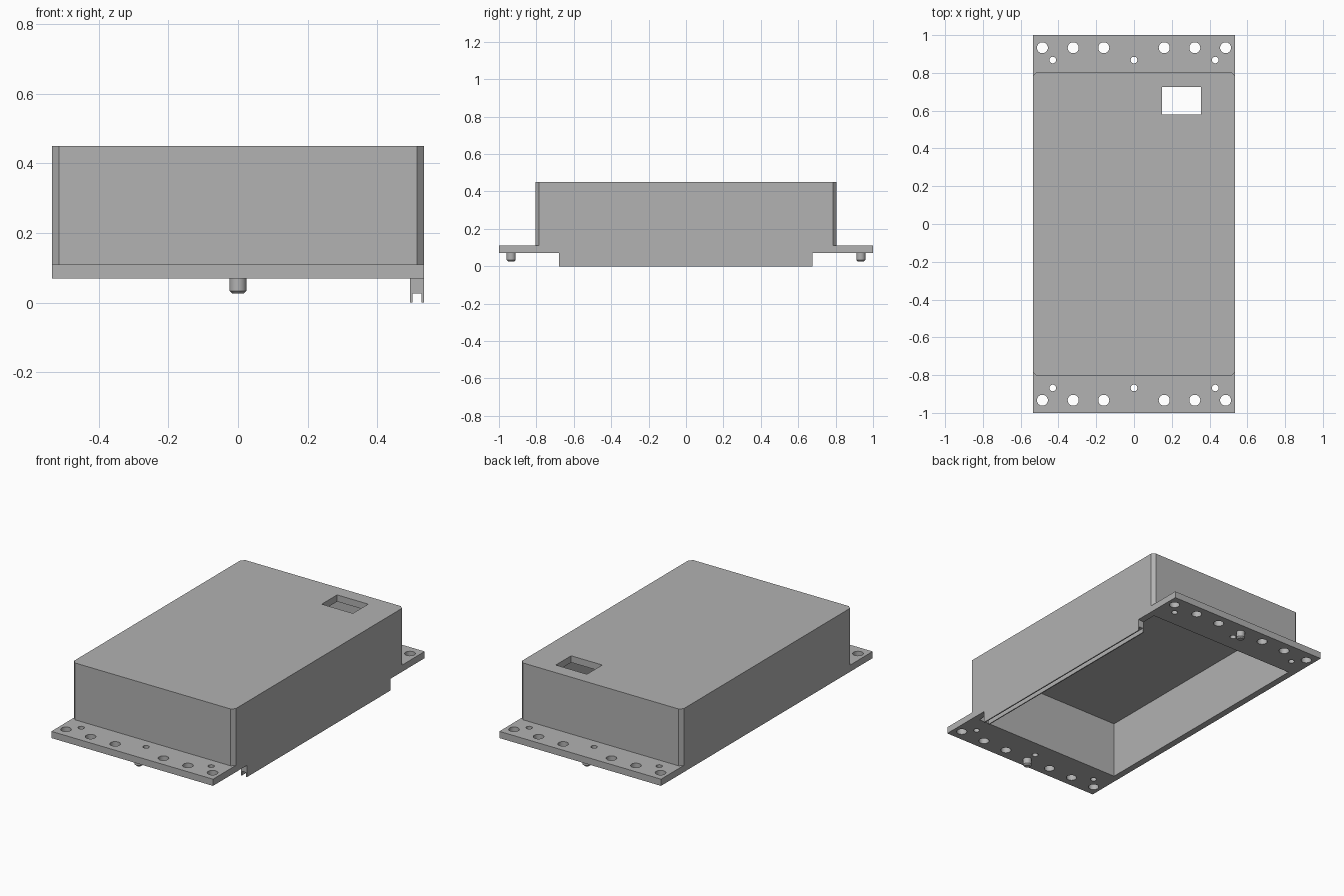
import bpy, bmesh, math

cube = bpy.data.objects.get("Cube")
if cube:
    bpy.data.objects.remove(cube, do_unlink=True)

# Single grey finish
GREY = (0.445, 0.445, 0.445, 1)
grey = bpy.data.materials.new("plain_grey")
grey.use_nodes = True
grey.diffuse_color = GREY
grey.node_tree.nodes["Principled BSDF"].inputs["Base Color"].default_value = GREY

HX, HY = 0.535, 1.0          # flange half width and half length
COVER_Y, WALL, CHAMFER = 0.805, 0.04, 0.02
PLATE_Z, PLATE_TOP, TOP = 0.07, 0.11, 0.45


def finish(name, bm):
    bmesh.ops.recalc_face_normals(bm, faces=bm.faces)
    mesh = bpy.data.meshes.new(name)
    bm.to_mesh(mesh)
    bm.free()
    mesh.materials.append(grey)
    ob = bpy.data.objects.new(name, mesh)
    bpy.context.collection.objects.link(ob)
    return ob


def prism(name, outline, z0, z1):
    bm = bmesh.new()
    face = bm.faces.new([bm.verts.new((x, y, z0)) for x, y in outline])
    ext = bmesh.ops.extrude_face_region(bm, geom=[face])
    verts = [v for v in ext["geom"] if isinstance(v, bmesh.types.BMVert)]
    bmesh.ops.translate(bm, verts=verts, vec=(0, 0, z1 - z0))
    return finish(name, bm)


def block(name, x0, x1, y0, y1, z0, z1):
    return prism(name, [(x0, y0), (x1, y0), (x1, y1), (x0, y1)], z0, z1)


def circle(x, y, r, n=32):
    return [(x + r * math.cos(math.tau * i / n), y + r * math.sin(math.tau * i / n))
            for i in range(n)]


def activate(ob):
    bpy.ops.object.select_all(action="DESELECT")
    ob.select_set(True)
    bpy.context.view_layer.objects.active = ob


def combine(target, other, operation):
    mod = target.modifiers.new(operation.lower(), "BOOLEAN")
    mod.operation, mod.solver, mod.object = operation, "EXACT", other
    activate(target)
    bpy.ops.object.modifier_apply(modifier=mod.name)
    bpy.data.objects.remove(other, do_unlink=True)


# Flange plate with the chamfered cover and the long rail under one side
housing = block("housing", -HX, HX, -HY, HY, PLATE_Z, PLATE_TOP)
cx, cy = HX - CHAMFER, COVER_Y - CHAMFER
cover_outline = [(-cx, -COVER_Y), (cx, -COVER_Y), (HX, -cy), (HX, cy),
                 (cx, COVER_Y), (-cx, COVER_Y), (-HX, cy), (-HX, -cy)]
combine(housing, prism("cover", cover_outline, PLATE_Z + 0.02, TOP), "UNION")
combine(housing, block("side_rail", HX - WALL, HX, -0.68, 0.675, 0, PLATE_Z + 0.02), "UNION")

# Hollow inside, rail groove and top window
ix, iy = HX - WALL, COVER_Y - WALL
combine(housing, block("cavity", -ix, ix, -iy, iy, -0.1, TOP - WALL), "DIFFERENCE")
combine(housing, block("groove", 0.501, 0.528, -0.9, 0.9, -0.1, 0.026), "DIFFERENCE")
combine(housing, block("window", 0.148, 0.354, 0.58, 0.725, 0.3, 0.6), "DIFFERENCE")

# Mounting holes in both flange ends
for end in (-1, 1):
    holes = [(s * x, 0.933, 0.029) for x in (0.16, 0.322, 0.485) for s in (-1, 1)]
    holes += [(x, 0.868, 0.0175) for x in (-0.43, 0, 0.43)]
    for x, y, r in holes:
        combine(housing, prism("hole", circle(x, end * y, r), 0, 0.2), "DIFFERENCE")

# Locating pins with a bevelled tip under each flange
for name, end in (("front_pin", -1), ("back_pin", 1)):
    pin = prism(name, circle(0, end * 0.935, 0.0245), 0.026, PLATE_Z)
    bm = bmesh.new()
    bm.from_mesh(pin.data)
    rim = [e for e in bm.edges if all(v.co.z < 0.03 for v in e.verts)]
    bmesh.ops.bevel(bm, geom=rim, offset=0.008, segments=1, affect="EDGES")
    bm.to_mesh(pin.data)
    bm.free()
    activate(pin)
    bpy.ops.object.shade_smooth_by_angle(angle=math.radians(30))

activate(housing)
bpy.ops.object.shade_smooth_by_angle(angle=math.radians(30))
